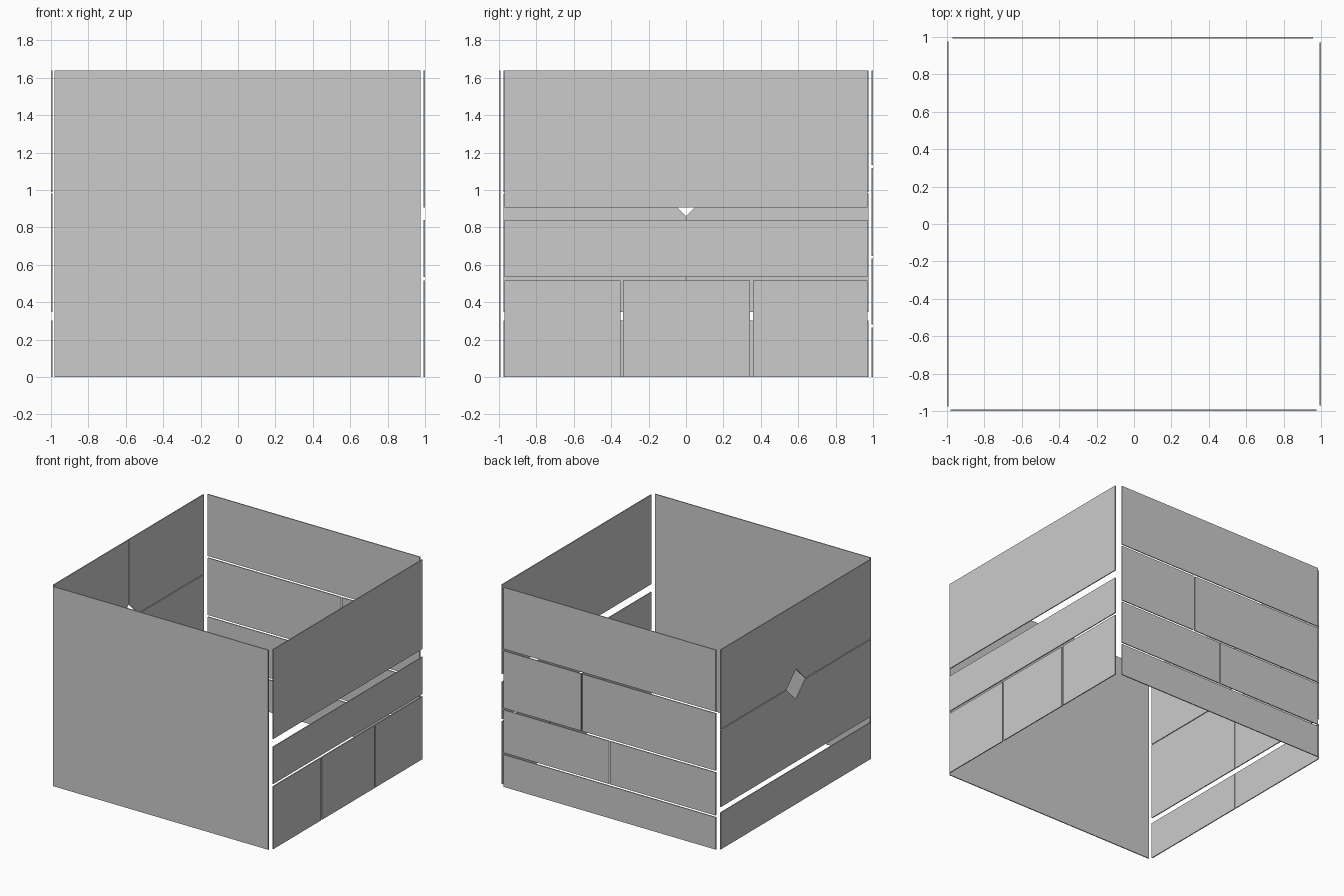
import bpy, bmesh

if "Cube" in bpy.data.objects:
    bpy.data.objects.remove(bpy.data.objects["Cube"])

T = 0.008  # board thickness


def panel(name, axis, pos, outline):
    """Thin board: outline is (horizontal, z) points, extruded by T from pos along axis."""
    bm = bmesh.new()
    def place(h, z):
        return (pos, h, z) if axis == 'x' else (h, pos, z)
    face = bm.faces.new([bm.verts.new(place(h, z)) for h, z in outline])
    ext = bmesh.ops.extrude_face_region(bm, geom=[face])
    moved = [v for v in ext['geom'] if isinstance(v, bmesh.types.BMVert)]
    bmesh.ops.translate(bm, verts=moved, vec=(T, 0, 0) if axis == 'x' else (0, T, 0))
    bmesh.ops.recalc_face_normals(bm, faces=bm.faces)
    me = bpy.data.meshes.new(name)
    bm.to_mesh(me)
    bm.free()
    ob = bpy.data.objects.new(name, me)
    bpy.context.collection.objects.link(ob)
    return ob


def rect(a, b, z0, z1):
    return [(a, z0), (b, z0), (b, z1), (a, z1)]


TOP = 1.64

# Front wall: one large board
panel("front_wall", 'y', -1.0, rect(-0.98, 0.975, 0, TOP))

# Right wall: two long boards above three short ones
for i, r in enumerate([(-0.97, 0.97, 0.905, TOP), (-0.97, 0.97, 0.535, 0.84),
                       (-0.97, -0.35, 0, 0.515), (-0.337, 0.343, 0, 0.515),
                       (0.357, 0.97, 0, 0.515)]):
    panel(f"right_wall_board_{i + 1}", 'x', 1.0 - T, rect(*r))

# Back wall: four rows, the middle two split by a vertical joint
for i, r in enumerate([(-0.97, 0.957, 1.133, TOP),
                       (-0.97, 0.24, 0.648, 1.118), (0.252, 0.957, 0.648, 1.118),
                       (-0.97, -0.01, 0.28, 0.633), (0.0, 0.957, 0.28, 0.633),
                       (-0.97, 0.957, 0, 0.265)]):
    panel(f"back_wall_board_{i + 1}", 'y', 1.0 - T, rect(*r))

# Left wall: low pair of boards, then four boards around a diamond opening
G, D, ZC = 0.003, 0.122, 0.985
for side, s in (("back", 1), ("front", -1)):
    edge = s * 0.975
    panel(f"left_wall_low_{side}", 'x', -1.0, rect(s * G, edge, 0, 0.302))
    for level, t, z_end in (("upper", 1, TOP), ("middle", -1, 0.348)):
        z_in = ZC + t * G
        panel(f"left_wall_{level}_{side}", 'x', -1.0,
              [(s * D, z_in), (edge, z_in), (edge, z_end),
               (s * G, z_end), (s * G, ZC + t * D)])
